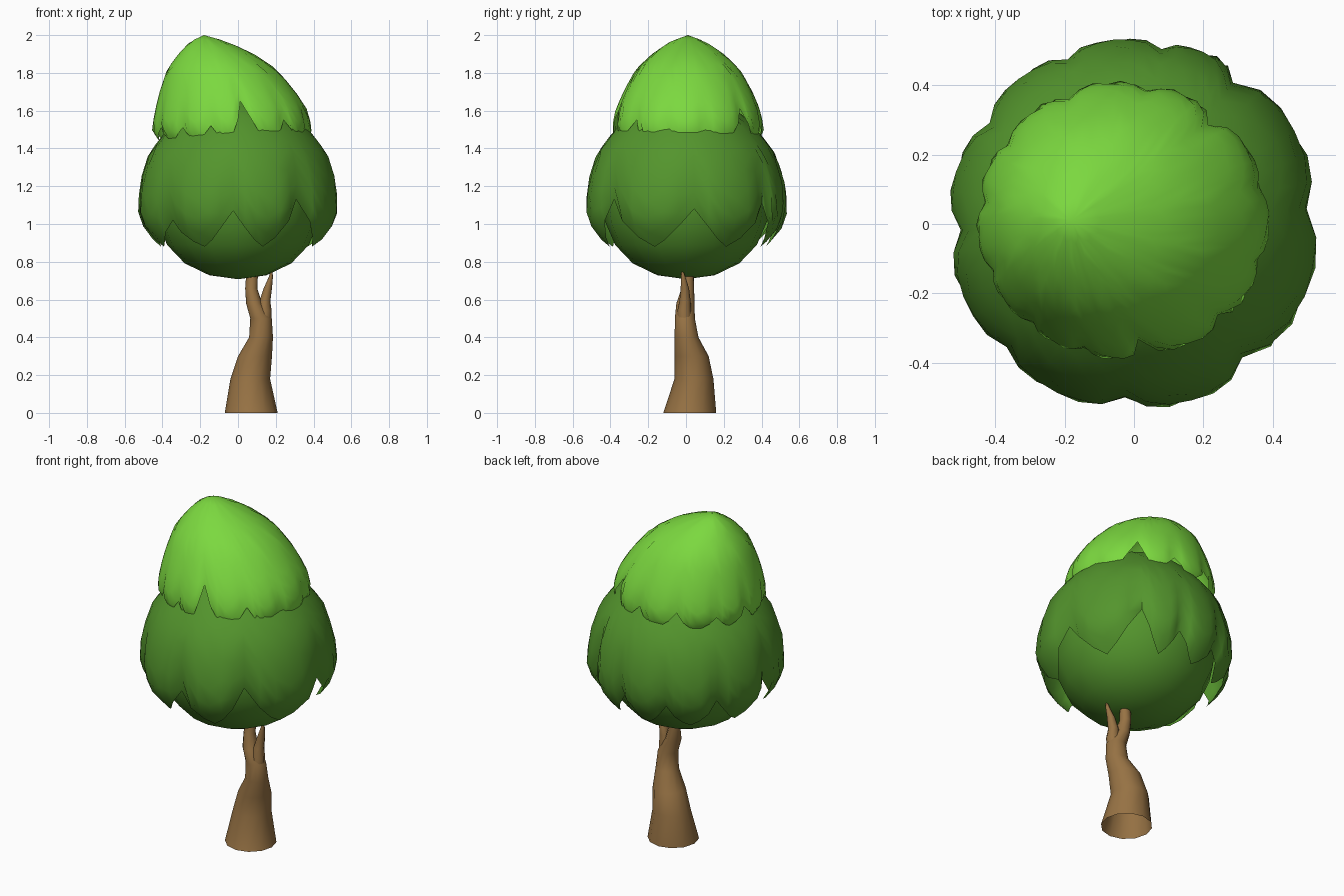
import bpy, bmesh, math

if "Cube" in bpy.data.objects:
    bpy.data.objects.remove(bpy.data.objects["Cube"])


def material(name, col):
    m = bpy.data.materials.new(name)
    m.diffuse_color = (*col, 1)
    m.use_nodes = True
    m.node_tree.nodes["Principled BSDF"].inputs["Base Color"].default_value = m.diffuse_color
    return m


BROWN = material("bark brown", (0.31, 0.17, 0.058))
DARK = material("dark leaf green", (0.088, 0.30, 0.026))
LIGHT = material("light leaf green", (0.20, 0.69, 0.050))


def finish(name, bm, mat, angle=75):
    bmesh.ops.recalc_face_normals(bm, faces=bm.faces)
    me = bpy.data.meshes.new(name)
    bm.to_mesh(me)
    bm.free()
    ob = bpy.data.objects.new(name, me)
    bpy.context.collection.objects.link(ob)
    me.materials.append(mat)
    bpy.ops.object.select_all(action='DESELECT')
    ob.select_set(True)
    bpy.context.view_layer.objects.active = ob
    bpy.ops.object.shade_smooth_by_angle(angle=math.radians(angle))
    return ob


def bridge(bm, rings):
    for a, b in zip(rings, rings[1:]):
        n = len(a)
        for i in range(n):
            j = (i + 1) % n
            bm.faces.new((a[i], a[j], b[j], b[i]))


def tube(bm, sections, sides=12, cap=True):
    """Loft ellipses given as (x, y, z, rx, ry); the bottom stays open."""
    rings = []
    for x, y, z, rx, ry in sections:
        rings.append([bm.verts.new((x + rx * math.cos(k * math.tau / sides),
                                    y + ry * math.sin(k * math.tau / sides), z))
                      for k in range(sides)])
    bridge(bm, rings)
    if cap:
        bm.faces.new(rings[-1])


def sample(profile, s):
    i = min(int(s), len(profile) - 2)
    f = s - i
    return [a + (b - a) * f for a, b in zip(profile[i], profile[i + 1])]


def param_at(profile, z):
    for i in range(len(profile) - 1):
        z0, z1 = profile[i][0], profile[i + 1][0]
        if z0 >= z >= z1:
            return i + (z0 - z) / (z0 - z1)
    return len(profile) - 1


def leaf_shell(name, profile, notches, groove, start, mat, sy=1.0, cy=0.0, rows=10, per=6):
    """Dome from (z, radius, centre x) with a toothed hem, grooved above each notch.
    notches: (degrees from the front towards +x, notch height)."""
    bm = bmesh.new()
    cols = []
    for k, (a0, d0) in enumerate(notches):
        a1, d1 = notches[(k + 1) % len(notches)]
        if a1 <= a0:
            a1 += 360
        for i in range(per):
            u = i / per
            d = d0 if u < 0.5 else d1
            v = abs(2 * u - 1) ** 1.5
            cols.append((math.radians(a0 + (a1 - a0) * u), v, d))
    rings = []
    for r in range(1, rows + 1):
        t = r / rows
        ring = []
        for a, v, d in cols:
            s = t * param_at(profile, profile[-1][0] + d * v)
            z, rad, cx = sample(profile, s)
            rad *= 1 - groove * v * v * (max(0, t - start) / (1 - start)) ** 1.3
            ring.append(bm.verts.new((cx + rad * math.sin(a),
                                      cy - rad * sy * math.cos(a), z)))
        rings.append(ring)
    bridge(bm, rings)
    top = bm.verts.new((profile[0][2], cy, profile[0][0]))
    n = len(cols)
    for i in range(n):
        bm.faces.new((top, rings[0][(i + 1) % n], rings[0][i]))
    return finish(name, bm, mat)


# Trunk with its main limb, and a thin pointed side branch
bm = bmesh.new()
tube(bm, [(.07, .02, 0, .14, .14), (.065, .042, .18, .105, .103),
          (.09, .03, .30, .09, .09), (.122, .003, .40, .063, .063),
          (.122, -.006, .50, .057, .053), (.085, -.003, .58, .042, .048),
          (.07, .01, .66, .032, .033), (.075, .016, .74, .031, .026),
          (.09, .016, .82, .022, .022)])
finish("trunk", bm, BROWN)
bm = bmesh.new()
tube(bm, [(.135, -.005, .46, .040, .042), (.142, -.01, .54, .036, .036),
          (.142, -.005, .59, .029, .030), (.158, -.006, .66, .022, .022),
          (.174, -.015, .72, .011, .012), (.178, -.02, .755, .004, .004)], 8)
finish("side_branch", bm, BROWN)

# Inner leaf ball, slightly fuller underneath
bm = bmesh.new()
bmesh.ops.create_uvsphere(bm, u_segments=16, v_segments=10, radius=0.445)
for v in bm.verts:
    k = 1 + 0.12 * max(0, -v.co.z / 0.445) ** 2
    v.co = (v.co.x * k, v.co.y * k, v.co.z * 0.99 + 1.148)
finish("inner_leaf_ball", bm, DARK)

# Broad lower leaf layer
skirt = [(1.69, 0, 0), (1.66, .16, 0), (1.58, .30, 0), (1.47, .40, 0), (1.37, .475, 0),
         (1.22, .525, 0), (1.07, .54, 0), (.97, .505, 0), (.88, .425, 0)]
leaf_shell("lower_leaf_layer", skirt,
           [(-46, .14), (-3, .19), (39, .25), (95, .20), (145, .23), (171, .14),
            (202, .13), (235, .16), (272, .20)], 0.085, 0.6, DARK)

# Leaning top leaf cap
cap = [(2.0, 0, -.18), (1.965, .10, -.155), (1.90, .20, -.115), (1.82, .29, -.085),
       (1.70, .36, -.055), (1.60, .405, -.035), (1.50, .425, -.032), (1.44, .395, -.025)]
leaf_shell("top_leaf_cap", cap,
           [(-40, .07), (-16, .08), (9, .21), (44, .11), (72, .06),
            (104, .06), (139, .17), (170, .09), (203, .10), (235, .07),
            (262, .09), (292, .07)], 0.045, 0.65, LIGHT, sy=0.95, cy=0.01)
